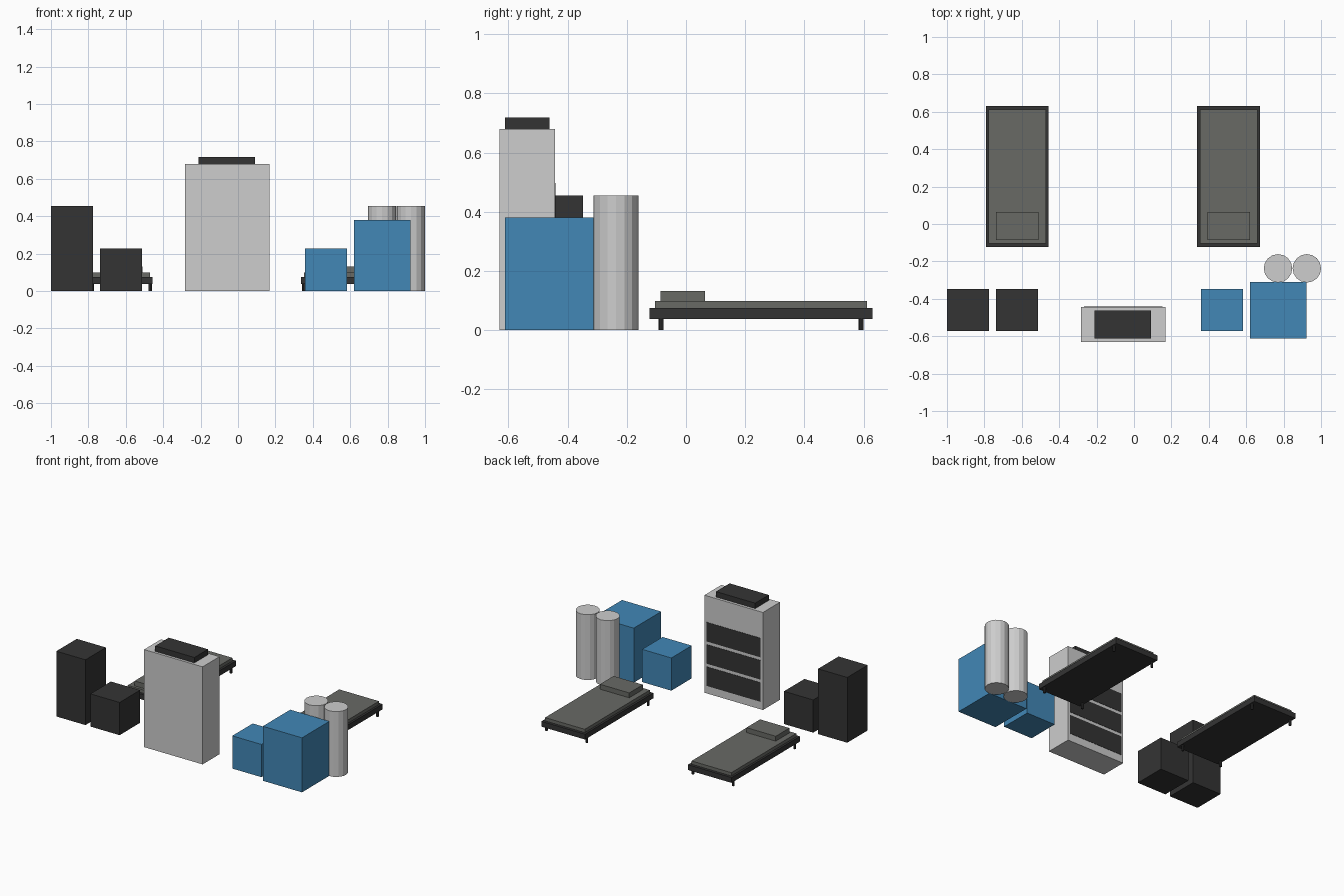
import bpy
from mathutils import Vector

cube = bpy.data.objects.get("Cube")
if cube:
    bpy.data.objects.remove(cube, do_unlink=True)


def material(name, rgb):
    m = bpy.data.materials.new(name)
    m.use_nodes = True
    colour = (*rgb, 1)
    m.diffuse_color = colour
    m.node_tree.nodes["Principled BSDF"].inputs["Base Color"].default_value = colour
    return m


DARK = material("charcoal", (0.034, 0.034, 0.034))
GREY = material("light grey", (0.61, 0.61, 0.61))
BLUE = material("blue", (0.054, 0.245, 0.47))
CLOTH = material("grey cloth", (0.138, 0.142, 0.13))


def finish(name, mat):
    ob = bpy.context.object
    ob.name = ob.data.name = name
    ob.data.materials.append(mat)
    return ob


def box(name, mat, x, y, z):
    """Box from (low, high) ranges on each axis."""
    low, high = Vector((x[0], y[0], z[0])), Vector((x[1], y[1], z[1]))
    bpy.ops.mesh.primitive_cube_add(size=1, location=(low + high) / 2)
    ob = finish(name, mat)
    for v in ob.data.vertices:
        v.co *= high - low
    return ob


def cylinder(name, mat, x, y, radius, height, sides):
    bpy.ops.mesh.primitive_cylinder_add(vertices=sides, radius=radius, depth=height,
                                        location=(x, y, height / 2))
    return finish(name, mat)


# Two low beds: frame, mattress, pillow and four short legs
def bed(side, cx, cy=0.254):
    def slab(part, mat, half_x, y, z):
        box(f"{side}_bed_{part}", mat, (cx - half_x, cx + half_x), y, z)

    slab("frame", DARK, 0.168, (-0.123, 0.63), (0.038, 0.075))
    slab("mattress", CLOTH, 0.153, (-0.105, 0.611), (0.075, 0.098))
    slab("pillow", CLOTH, 0.113, (-0.086, 0.064), (0.098, 0.132))
    for sx in (-1, 1):
        for sy in (-1, 1):
            cylinder(f"{side}_bed_leg", DARK, cx + sx * 0.155, cy + sy * 0.338,
                     0.0085, 0.038, 8)


bed("right", -0.624)
bed("left", 0.506)

# Tall cabinet with a unit on top and three panels on its back
box("cabinet", GREY, (-0.283, 0.168), (-0.63, -0.443), (0, 0.68))
box("cabinet_top_unit", DARK, (-0.21, 0.092), (-0.612, -0.462), (0.68, 0.718))
for centre in (0.12, 0.275, 0.43):
    box("cabinet_back_panel", DARK, (-0.266, 0.152), (-0.446, -0.441),
        (centre - 0.067, centre + 0.067))

# Storage crates
ROW = (-0.573, -0.348)
box("tall_dark_crate", DARK, (-1, -0.775), ROW, (0, 0.455))
box("small_dark_crate", DARK, (-0.737, -0.512), ROW, (0, 0.228))
box("small_blue_crate", BLUE, (0.357, 0.582), ROW, (0, 0.228))
box("large_blue_crate", BLUE, (0.62, 0.922), (-0.612, -0.31), (0, 0.38))

# Pair of upright tanks
for x in (0.77, 0.924):
    cylinder("tank", GREY, x, -0.237, 0.076, 0.455, 16)
